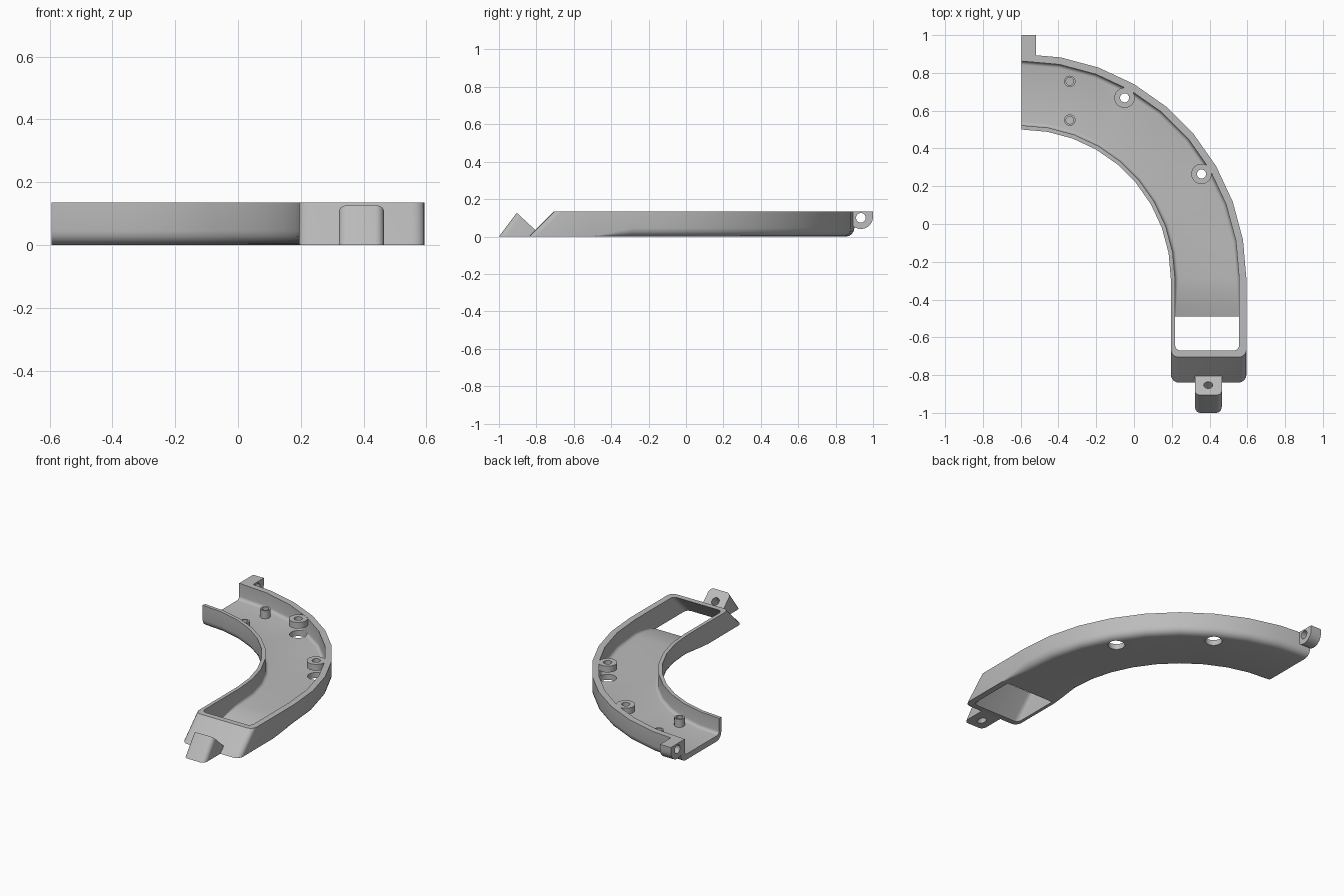
import bpy, bmesh
from math import sin, cos, pi, radians
from mathutils import Vector

if "Cube" in bpy.data.objects:
    bpy.data.objects.remove(bpy.data.objects["Cube"])

GREY = (0.5, 0.5, 0.5, 1)
mat = bpy.data.materials.new("plain grey")
mat.use_nodes = True
mat.diffuse_color = GREY
mat.node_tree.nodes["Principled BSDF"].inputs["Base Color"].default_value = GREY

CX, CY = -0.595, -0.29          # centre of the bend
TOP = 0.135                     # rim height
FLOOR = 0.035                   # floor height


def finish(name, bm):
    bmesh.ops.recalc_face_normals(bm, faces=bm.faces)
    mesh = bpy.data.meshes.new(name)
    bm.to_mesh(mesh)
    bm.free()
    mesh.materials.append(mat)
    ob = bpy.data.objects.new(name, mesh)
    bpy.context.collection.objects.link(ob)
    return ob


def loft(name, rings, closed=False):
    """Skin matching rings of points; cap the ends unless closed."""
    bm = bmesh.new()
    vs = [[bm.verts.new(p) for p in ring] for ring in rings]
    n = len(vs[0])
    pairs = list(zip(vs, vs[1:])) + ([(vs[-1], vs[0])] if closed else [])
    for a, b in pairs:
        for i in range(n):
            bm.faces.new((a[i], a[(i + 1) % n], b[(i + 1) % n], b[i]))
    if not closed:
        bm.faces.new(vs[0])
        bm.faces.new(vs[-1])
    return finish(name, bm)


def station(r0, r1, z0, z1, fillet, angle=90, dx=0, y=CY, shear=0):
    """Cross-section with rounded bottom corners, placed along the bend."""
    prof = [(r0, z1)]
    for i in range(5):
        t = i * pi / 8
        prof.append((r0 + fillet * (1 - cos(t)), z0 + fillet * (1 - sin(t))))
    for i in range(5):
        t = i * pi / 8
        prof.append((r1 - fillet * (1 - sin(t)), z0 + fillet * (1 - cos(t))))
    prof.append((r1, z1))
    a = radians(angle)
    return [(CX + r * sin(a) + dx, y + r * cos(a) + shear * z, z) for r, z in prof]


def rounded_end(r0, r1, z0, z1, y_end, corner):
    """Stations of the sloped end with rounded corners."""
    out = []
    for i in range(5):
        t = i * pi / 8
        inset = corner * (1 - cos(t))
        out.append(station(r0 + inset, r1 - inset, z0, z1, 0.002,
                           y=y_end + corner * (1 - sin(t)), shear=1))
    return out


def cylinder(name, centre, radius, depth, axis=(0, 0, 1), segments=24):
    bm = bmesh.new()
    bmesh.ops.create_cone(bm, cap_ends=True, segments=segments,
                          radius1=radius, radius2=radius, depth=depth)
    ob = finish(name, bm)
    ob.rotation_euler = Vector(axis).to_track_quat("Z", "Y").to_euler()
    ob.location = centre
    return ob


def cut(ob, cutter):
    cutter.hide_render = True
    mod = ob.modifiers.new("cut", "BOOLEAN")
    mod.operation = "DIFFERENCE"
    mod.solver = "EXACT"
    mod.object = cutter
    bpy.context.view_layer.update()
    bpy.context.view_layer.objects.active = ob
    bpy.ops.object.modifier_apply(modifier=mod.name)
    bpy.data.objects.remove(cutter)


def tube(name, x, y, z0, z1, outer, inner, segments=24):
    rings = []
    for r, z in ((outer, z0), (outer, z1), (inner, z1), (inner, z0)):
        rings.append([(x + r * cos(2 * pi * i / segments),
                       y + r * sin(2 * pi * i / segments), z) for i in range(segments)])
    return loft(name, rings, closed=True)


def prism(name, profile, x0, x1):
    return loft(name, [[(x, y, z) for y, z in profile] for x in (x0, x1)])


parts = []

# Curved tray: outer solid, its bottom rounding fades out on the straight leg
R0, R1 = 0.79, 1.19
rings = [station(R0, R1, 0, TOP, 0.045, angle=10 * i) for i in range(10)]
rings += [station(R0, R1, 0, TOP, f, y=CY - d)
          for d, f in ((0.07, 0.03), (0.14, 0.014), (0.21, 0.002))]
rings += rounded_end(R0, R1, 0, TOP, -0.84, 0.04)
tray = loft("curved_tray", rings)
parts.append(tray)

# Hollow of the tray: floor, ramp, then an opening through the bottom
C0, C1, HIGH = 0.812, 1.152, 0.2
rings = [station(C0, C1, FLOOR, HIGH, 0.02, angle=0, dx=-0.1)]
rings += [station(C0, C1, FLOOR, HIGH, 0.02, angle=10 * i) for i in range(10)]
for i in range(1, 6):
    t = i / 5
    rings.append(station(C0, C1, FLOOR - 0.032 * t ** 1.7, HIGH,
                         0.02 - 0.017 * t, y=CY - 0.2 * t))
rings.append(station(C0, C1, -0.05, HIGH, 0.002, y=CY - 0.2005))
rings += rounded_end(C0, C1, -0.05, HIGH, -0.805, 0.03)
cut(tray, loft("hollow_cutter", rings))

# Screw bosses on the outer wall with access holes in the floor below
for i, (x, y) in enumerate(((-0.05, 0.668), (0.357, 0.265))):
    cut(tray, cylinder("access_cutter", (x, y, 0), 0.05, 0.19))
    parts.append(tube(f"screw_boss_{i + 1}", x, y, 0.095, TOP - 0.001, 0.054, 0.024))

# Hollow pins on the floor
for i, y in enumerate((0.755, 0.55)):
    parts.append(tube(f"floor_pin_{i + 1}", -0.34, y, FLOOR - 0.01, 0.085, 0.03, 0.02))

# Hinge lug at the back
lug_profile = [(0.87, TOP), (1.0, TOP)]
lug_profile += [(0.935 + 0.065 * cos(-pi * i / 12), 0.105 + 0.065 * sin(-pi * i / 12))
                for i in range(13)]
lug = prism("hinge_lug", lug_profile, CX, -0.52)
cut(lug, cylinder("lug_hole_cutter", (-0.56, 0.935, 0.1), 0.026, 0.4, (1, 0, 0)))
parts.append(lug)

# Wedge tab at the front, rounded along its sloping front edges
tab = prism("front_tab", [(-1, 0), (-0.905, 0.127), (-0.8, 0.03), (-0.82, 0)], 0.322, 0.465)
bm = bmesh.new()
bm.from_mesh(tab.data)
edges = [e for e in bm.edges
         if min(v.co.y for v in e.verts) < -0.99 and max(v.co.z for v in e.verts) > 0.1
         and abs(e.verts[0].co.x - e.verts[1].co.x) < 0.01]
bmesh.ops.bevel(bm, geom=edges, offset=0.028, segments=5, profile=0.5, affect="EDGES")
bm.to_mesh(tab.data)
bm.free()
cut(tab, cylinder("tab_hole_cutter", (0.393, -0.853, 0.078), 0.024, 0.5, (0, 0.68, 0.73)))
parts.append(tab)

# Smooth the curves, keep the edges crisp
bpy.ops.object.select_all(action="DESELECT")
for ob in parts:
    ob.select_set(True)
bpy.context.view_layer.objects.active = tray
bpy.ops.object.shade_smooth_by_angle(angle=radians(30))
